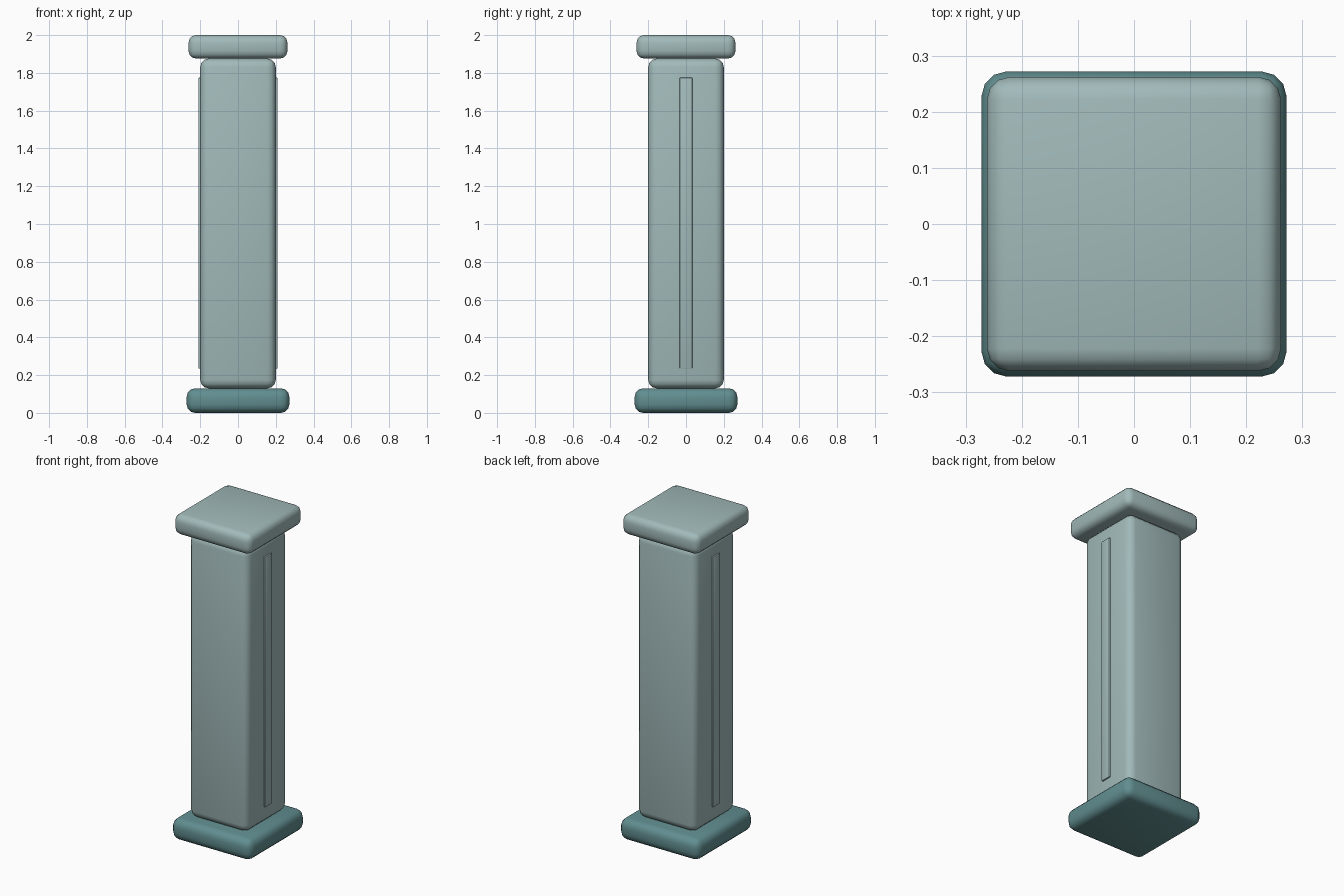
import bpy
import math

if "Cube" in bpy.data.objects:
    bpy.data.objects.remove(bpy.data.objects["Cube"], do_unlink=True)


def make_material(name, color):
    mat = bpy.data.materials.new(name)
    mat.use_nodes = True
    mat.diffuse_color = color
    bsdf = next(n for n in mat.node_tree.nodes if n.type == "BSDF_PRINCIPLED")
    bsdf.inputs["Base Color"].default_value = color
    return mat


pale_stone = make_material("pale stone", (0.36, 0.49, 0.49, 1))
dark_teal = make_material("dark teal stone", (0.12, 0.27, 0.28, 1))


def rounded_block(name, center, size, radius, mat, segments=3):
    """Box with rounded edges, smooth shaded, with its bevel applied."""
    bpy.ops.mesh.primitive_cube_add(size=1, location=center)
    obj = bpy.context.object
    obj.name = name
    obj.scale = size
    bpy.ops.object.transform_apply(location=False, rotation=False, scale=True)
    bevel = obj.modifiers.new("rounded edges", "BEVEL")
    bevel.width = radius
    bevel.segments = segments
    bpy.ops.object.modifier_apply(modifier=bevel.name)
    obj.data.materials.append(mat)
    bpy.ops.object.shade_smooth_by_angle(angle=math.radians(40))
    return obj


# Base slab, shaft and cap
rounded_block("base", (0, 0, 0.065), (0.544, 0.544, 0.13), 0.045, dark_teal)
rounded_block("shaft", (0, 0, 1.003), (0.4, 0.4, 1.746), 0.045, pale_stone)
rounded_block("cap", (0, 0, 1.938), (0.524, 0.524, 0.124), 0.04, pale_stone)

# Raised strips on both sides
for side, sign in (("left", 1), ("right", -1)):
    rounded_block(side + "_strip", (sign * 0.198, 0, 1.005),
                  (0.022, 0.068, 1.54), 0.004, pale_stone, 2)
